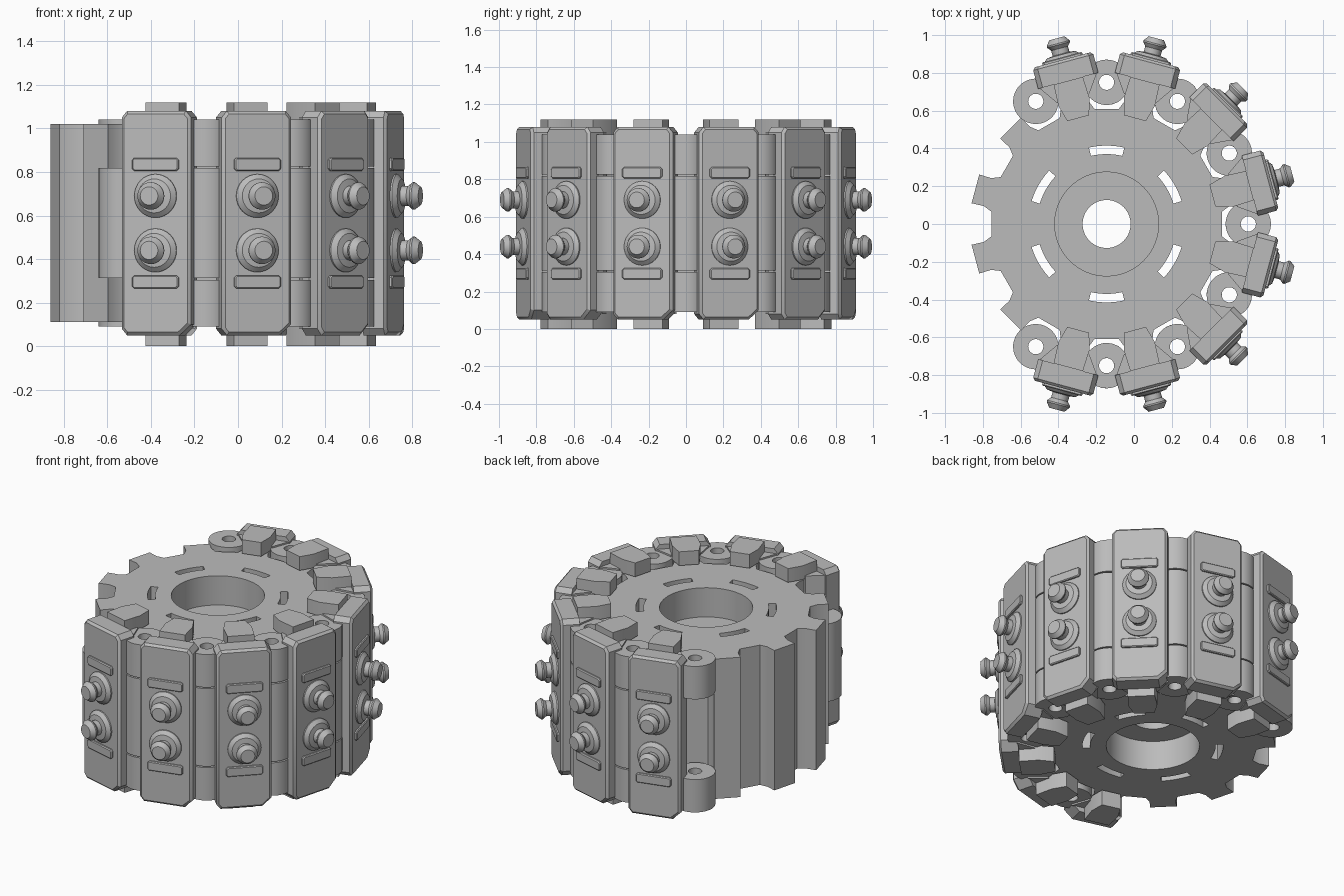
import bpy, bmesh, math
from mathutils import Matrix, Vector

cube = bpy.data.objects.get("Cube")
if cube:
    bpy.data.objects.remove(cube, do_unlink=True)

CENTRE = Vector((-0.145, 0, 0))   # wheel axis
PITCH = math.radians(30)          # one link per tooth

grey = bpy.data.materials.new("steel_grey")
grey.use_nodes = True
COLOUR = (0.5, 0.5, 0.5, 1)
grey.diffuse_color = COLOUR
grey.node_tree.nodes["Principled BSDF"].inputs["Base Color"].default_value = COLOUR


def finish(name, bm):
    """Turn a bmesh into a shaded object placed on the wheel axis."""
    bmesh.ops.remove_doubles(bm, verts=bm.verts, dist=1e-5)
    bmesh.ops.recalc_face_normals(bm, faces=bm.faces)
    mesh = bpy.data.meshes.new(name)
    bm.to_mesh(mesh)
    bm.free()
    mesh.materials.append(grey)
    obj = bpy.data.objects.new(name, mesh)
    obj.location = CENTRE
    bpy.context.collection.objects.link(obj)
    return obj


def smooth(obj):
    bpy.ops.object.select_all(action='DESELECT')
    obj.select_set(True)
    bpy.context.view_layer.objects.active = obj
    bpy.ops.object.shade_smooth_by_angle(angle=math.radians(30))


def add_prism(bm, points, low, high, along='z', bevel=0):
    """Extrude an outline: (x, y) along z, or (y, z) along x."""
    part = bmesh.new()
    place = (lambda p, h: (p[0], p[1], h)) if along == 'z' else (lambda p, h: (h, p[0], p[1]))
    rings = [[part.verts.new(place(p, h)) for p in points] for h in (low, high)]
    part.faces.new(rings[0])
    part.faces.new(rings[1])
    n = len(points)
    for i in range(n):
        j = (i + 1) % n
        part.faces.new((rings[0][i], rings[0][j], rings[1][j], rings[1][i]))
    bmesh.ops.recalc_face_normals(part, faces=part.faces)
    if bevel:
        rim = [e for e in part.edges if all(v in rings[1] for v in e.verts)]
        bmesh.ops.bevel(part, geom=rim, offset=bevel, segments=1, affect='EDGES')
    merge(bm, part)


def merge(bm, part):
    temp = bpy.data.meshes.new("temp")
    part.to_mesh(temp)
    part.free()
    bm.from_mesh(temp)
    bpy.data.meshes.remove(temp)


def add_lathe(bm, profile, matrix=Matrix(), sides=32):
    """Spin a closed (radius, height) profile around z."""
    part = bmesh.new()
    rings = []
    for k in range(sides):
        a = math.tau * k / sides
        rings.append([part.verts.new((r * math.cos(a), r * math.sin(a), h)) for r, h in profile])
    n = len(profile)
    for k in range(sides):
        a, b = rings[k], rings[(k + 1) % sides]
        for i in range(n):
            j = (i + 1) % n
            if profile[i][0] > 0 or profile[j][0] > 0:
                part.faces.new((a[i], b[i], b[j], a[j]))
    bmesh.ops.remove_doubles(part, verts=part.verts, dist=1e-5)
    bmesh.ops.transform(part, matrix=matrix, verts=part.verts)
    merge(bm, part)


def mirrored(half):
    """Complete a (radial, tangent) half outline across the radial axis."""
    return half + [(r, -t) for r, t in reversed(half)]


# Toothed wheel: one notch repeated around the rim
notch = [(0.715, -0.11), (0.65, -0.095), (0.61, -0.065),
         (0.61, 0.065), (0.65, 0.095), (0.715, 0.11)]
rim = []
for k in range(12):
    turn = Matrix.Rotation(k * PITCH, 2)
    rim += [tuple(turn @ Vector(p)) for p in notch]
bm = bmesh.new()
add_prism(bm, rim, 0.11, 1.02)
wheel = finish("toothed_wheel", bm)

# Bore, recesses and arc slots cut through the wheel
bm = bmesh.new()
add_lathe(bm, [(0, -0.1), (0.275, -0.1), (0.275, 0.3), (0.127, 0.3),
               (0.127, 0.83), (0.275, 0.83), (0.275, 1.2), (0, 1.2)], sides=64)
for k in range(6):
    angles = [math.radians(30 + 60 * k + d) for d in range(-13, 14, 2)]
    arc = [(0.415 * math.cos(a), 0.415 * math.sin(a)) for a in angles]
    arc += [(0.37 * math.cos(a), 0.37 * math.sin(a)) for a in reversed(angles)]
    add_prism(bm, arc, -0.1, 1.2)
cutter = finish("wheel_cutter", bm)
cutter.hide_render = True
cut = wheel.modifiers.new("cut", 'BOOLEAN')
cut.operation = 'DIFFERENCE'
cut.solver = 'EXACT'
cut.object = cutter
bpy.context.view_layer.objects.active = wheel
bpy.ops.object.modifier_apply(modifier=cut.name)
bpy.data.objects.remove(cutter, do_unlink=True)
smooth(wheel)

# One track link, modelled with the radial direction along x
parts = []

# Outer pad with rounded corners and one clipped corner, over an inner body
bm = bmesh.new()
pad = [(-0.165, 0.08), (-0.14, 0.05), (0.11, 0.05), (0.165, 0.1),
       (0.165, 1.05), (0.14, 1.08), (-0.14, 1.08), (-0.165, 1.05)]
add_prism(bm, pad, 0.785, 0.9, 'x', bevel=0.014)
add_prism(bm, mirrored([(0.69, 0.09), (0.79, 0.16)]), 0.08, 1.05)
parts.append(finish("track_pad", bm))

# Hinge: two ears on one side, a single barrel on the other
HINGE = (0.75 * math.cos(PITCH / 2), 0.75 * math.sin(PITCH / 2))


def add_tube(bm, side, low, high):
    profile = [(0.04, low), (0.12, low), (0.12, high), (0.04, high)]
    add_lathe(bm, profile, Matrix.Translation((HINGE[0], side * HINGE[1], 0)), 40)


bm = bmesh.new()
add_tube(bm, 1, 0.09, 0.304)
add_tube(bm, 1, 0.826, 1.04)
parts.append(finish("hinge_ears", bm))
bm = bmesh.new()
add_tube(bm, -1, 0.312, 0.818)
parts.append(finish("hinge_barrel", bm))

# Guide horns reaching over both wheel faces
bm = bmesh.new()
horn = mirrored([(0.58, 0.06), (0.67, 0.085), (0.785, 0.08)])
add_prism(bm, horn, 1.03, 1.12)
add_prism(bm, horn, 0.0, 0.1)
parts.append(finish("guide_horns", bm))

# Raised bars on the pad face
bm = bmesh.new()
for z in (0.295, 0.835):
    bar = [(-0.11, z - 0.02), (-0.1, z - 0.03), (0.1, z - 0.03), (0.11, z - 0.02),
           (0.11, z + 0.02), (0.1, z + 0.03), (-0.1, z + 0.03), (-0.11, z + 0.02)]
    add_prism(bm, bar, 0.89, 0.914, 'x', bevel=0.005)
parts.append(finish("pad_bars", bm))

# Bosses with flared studs
bm = bmesh.new()
stud = [(0, 0.88), (0.1, 0.88), (0.1, 0.908), (0.078, 0.928), (0.046, 0.932), (0.046, 0.962),
        (0.063, 0.982), (0.063, 0.99), (0.042, 1.018), (0, 1.018)]
for z in (0.44, 0.69):
    outward = Matrix.Translation((0, 0, z)) @ Matrix.Rotation(math.pi / 2, 4, 'Y')
    add_lathe(bm, stud, outward)
parts.append(finish("pad_studs", bm))

# Wrap eight links around the wheel
for part in parts:
    smooth(part)
    for k in range(-4, 4):
        link = part if k == -4 else part.copy()
        if k > -4:
            bpy.context.collection.objects.link(link)
        link.rotation_euler.z = (k + 0.5) * PITCH
